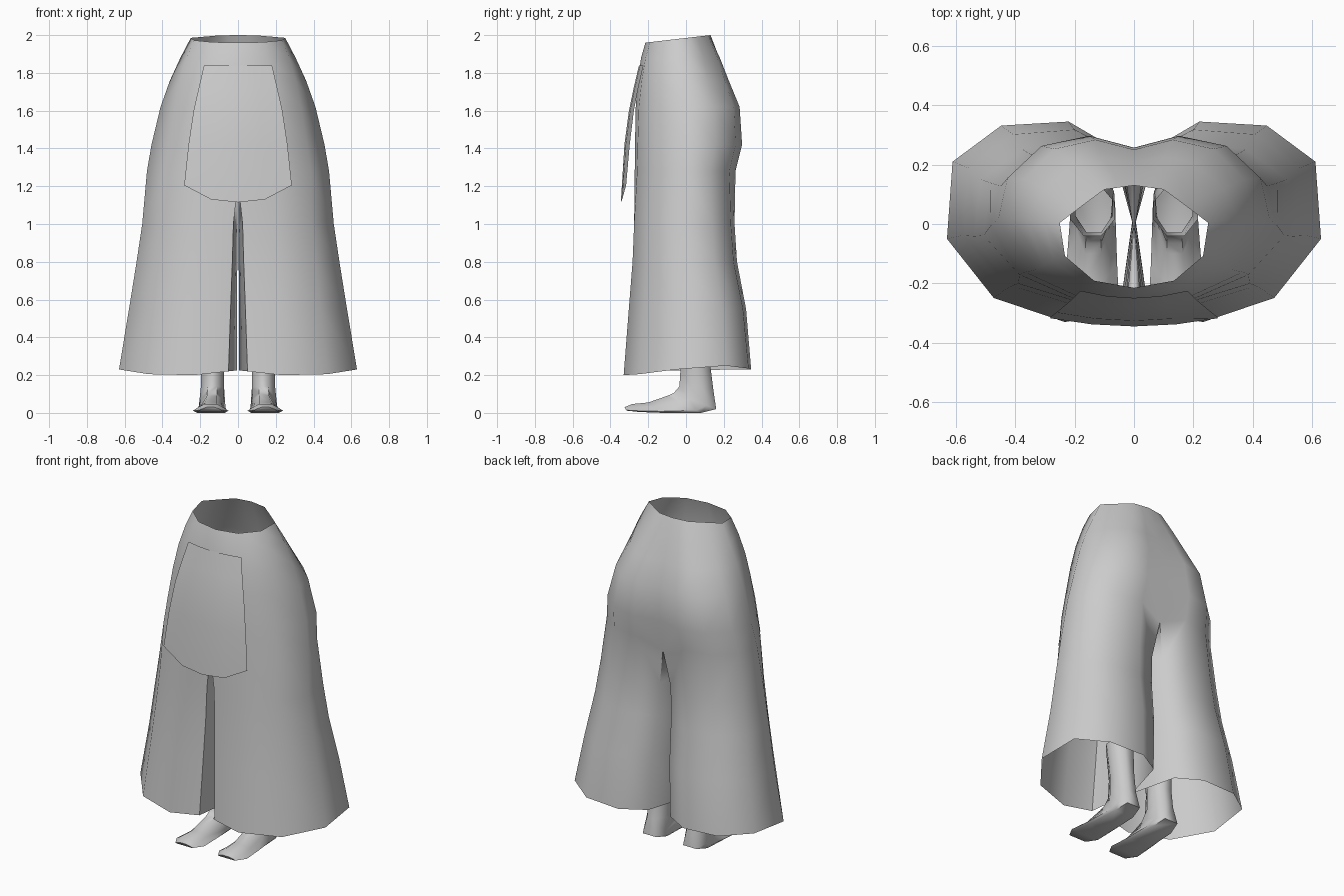
import bpy, bmesh, math

cube = bpy.data.objects.get("Cube")
if cube:
    bpy.data.objects.remove(cube, do_unlink=True)

# One plain material for every part
GREY = (0.6, 0.6, 0.6, 1.0)
grey = bpy.data.materials.new("plain grey")
grey.use_nodes = True
grey.diffuse_color = GREY
grey.node_tree.nodes["Principled BSDF"].inputs["Base Color"].default_value = GREY


def finish(name, bm, mirror=False, angle=60):
    """Turn a bmesh into a smooth-shaded object, mirrored across x if asked."""
    mesh = bpy.data.meshes.new(name)
    bm.to_mesh(mesh)
    bm.free()
    mesh.materials.append(grey)
    ob = bpy.data.objects.new(name, mesh)
    bpy.context.collection.objects.link(ob)
    if mirror:
        mod = ob.modifiers.new("mirror", 'MIRROR')
        mod.merge_threshold = 0.0005
    bpy.ops.object.select_all(action='DESELECT')
    bpy.context.view_layer.objects.active = ob
    ob.select_set(True)
    bpy.ops.object.shade_smooth_by_angle(angle=math.radians(angle))
    return ob


def loft(bm, rings, closed):
    """Bridge neighbouring rings of vertices with quads."""
    for a, b in zip(rings, rings[1:]):
        n = min(len(a), len(b))
        for i in range(n if closed else n - 1):
            j = (i + 1) % n
            bm.faces.new((a[i], b[i], b[j], a[j]))


# Trousers: half cross-sections from front centre round the side to back centre,
# as fractions of half width and of the front-to-back span; last point is the inseam
WAIST = [(0, -1), (.54, -.86), (.93, -.38), (1, .27), (.70, .60), (.40, .92), (.20, .96), (0, 1), (0, 0)]
HIP = [(0, -1), (.42, -.95), (.80, -.62), (1, 0), (.93, .50), (.68, .88), (.33, 1), (0, .86), (0, 0)]
HEM = [(.08, -.92), (.37, -1), (.75, -.76), (1, -.17), (.97, .60), (.71, .96), (.35, 1), (.12, .75), (.01, 0)]
HEM_RISE = [.02, 0, .005, .03, .05, .035, .03, .03, .025]

# height, half width, front y, back y, blend (0 waist, 1 hip, 2 hem)
LEVELS = [
    (1.98, .25, -.215, .13, 0), (1.88, .305, -.238, .185, .3), (1.76, .36, -.255, .23, .6),
    (1.62, .41, -.266, .285, .9), (1.42, .458, -.270, .297, 1), (1.28, .482, -.272, .262, 1),
    (1.0, .507, -.28, .257, 1.6), (.8, .537, -.287, .27, 1.7), (.55, .577, -.305, .318, 1.85),
    (.20, .63, -.33, .345, 2)]
CROTCH = 5

bm = bmesh.new()
rings = []
for k, (z, half, front, back, t) in enumerate(LEVELS):
    lo, hi, f = (WAIST, HIP, t) if t <= 1 else (HIP, HEM, t - 1)
    ring = []
    for i, ((u0, v0), (u1, v1)) in enumerate(zip(lo, hi)):
        if i == 8 and k < CROTCH:
            continue
        u, v = u0 + (u1 - u0) * f, v0 + (v1 - v0) * f
        y = (front + back) / 2 + v * (back - front) / 2
        h = z
        if k == 0:
            h = 1.96 + (y + .215) * .04 / .345
        elif k == CROTCH and i in (0, 7, 8):
            h = 1.22
        elif k == len(LEVELS) - 1:
            h = z + HEM_RISE[i]
        ring.append(bm.verts.new((u * half, y, h)))
    rings.append(ring)
loft(bm, rings[:CROTCH + 1], False)
loft(bm, rings[CROTCH:], True)
finish("trousers", bm, mirror=True)

# Front flap: height, half width, centre y, backward curl at the edges
bm = bmesh.new()
rings = []
for z, half, y, curl, drop in [(1.84, .18, -.249, .024, 0), (1.72, .208, -.277, .024, 0),
                               (1.6, .235, -.302, .026, 0), (1.42, .262, -.326, .028, 0),
                               (1.205, .285, -.345, .028, .09)]:
    rings.append([bm.verts.new((s * half, y + curl * s * s, z - drop * (1 - abs(s) ** 2.6)))
                  for s in (-1, -.5, 0, .5, 1)])
loft(bm, rings, False)
finish("front_flap", bm)

# Feet: sections from shin to toe as (upper y, z), (lower y, z), centre x, half width, sole flatness
SECTIONS = [
    (-.04, .45, .12, .45, .14, .075, 0), (-.028, .25, .13, .24, .135, .062, 0),
    (-.035, .14, .145, .12, .135, .062, 0), (-.065, .105, .16, .02, .137, .07, .5),
    (-.10, .09, .08, 0, .138, .075, 1), (-.20, .055, -.12, 0, .142, .085, 1),
    (-.285, .047, -.25, .005, .145, .094, 1), (-.325, .03, -.315, .012, .145, .06, 1)]
ROUND = [(-.4, 0), (.4, 0), (1, .35), (1, .7), (.45, 1), (-.45, 1), (-1, .7), (-1, .35)]
FLAT = [(-.35, 0), (.35, 0), (.7, .4), (1, .85), (.85, 1), (-.85, 1), (-1, .85), (-.7, .4)]
bm = bmesh.new()
rings = []
for y0, z0, y1, z1, cx, half, flat in SECTIONS:
    ring = []
    for (a, b), (c, d) in zip(ROUND, FLAT):
        u, v = a + (c - a) * flat, b + (d - b) * flat
        ring.append(bm.verts.new((cx + u * half, y0 + (y1 - y0) * v, z0 + (z1 - z0) * v)))
    rings.append(ring)
loft(bm, rings, True)
bm.faces.new(rings[-1])
bmesh.ops.recalc_face_normals(bm, faces=bm.faces)
finish("feet", bm, mirror=True)
